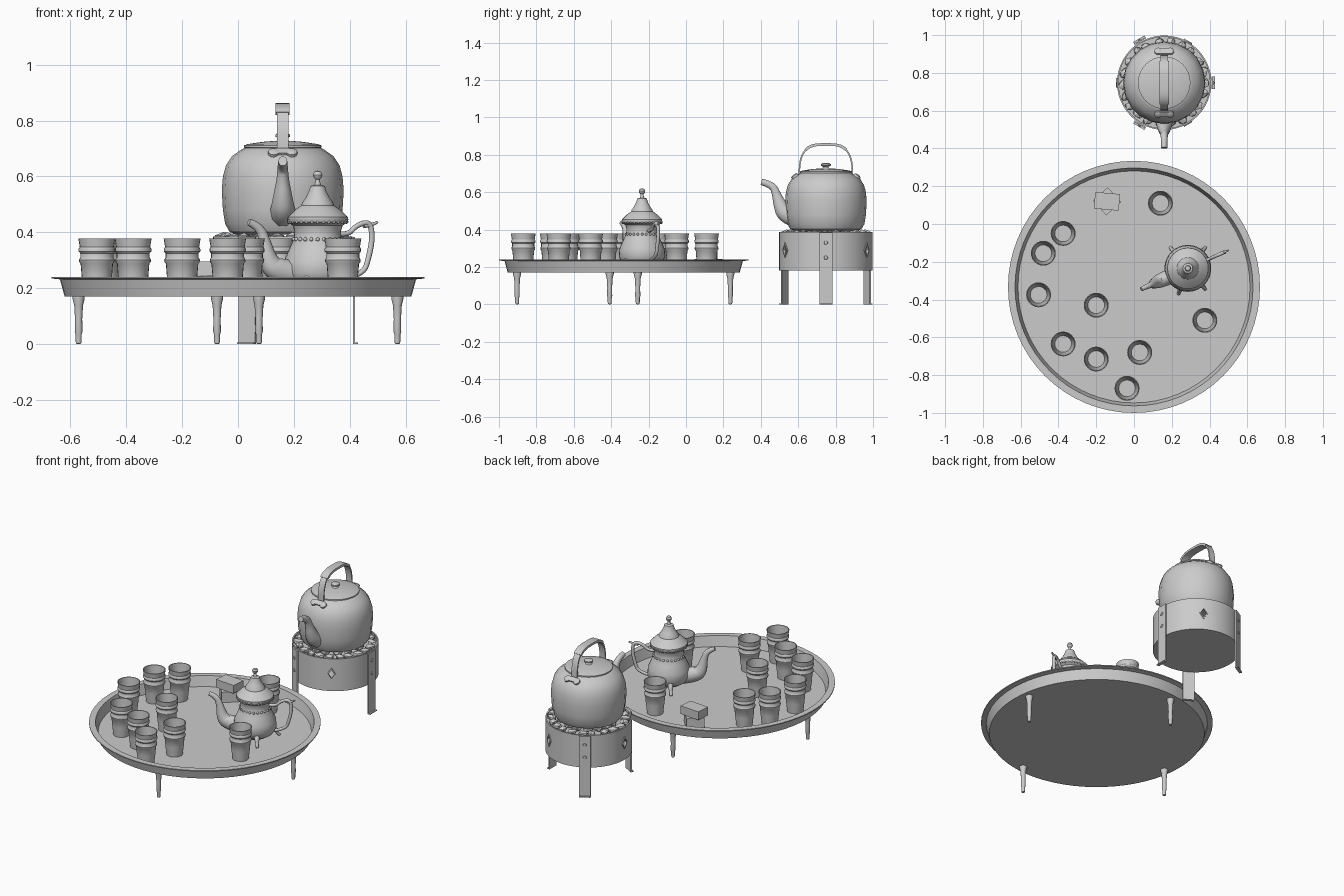
import bpy, bmesh, math, random
from math import sin, cos, pi, radians
from mathutils import Matrix, Vector

random.seed(4)
cube = bpy.data.objects.get("Cube")
if cube:
    bpy.data.objects.remove(cube, do_unlink=True)

grey = bpy.data.materials.new("plain_grey")
grey.use_nodes = True
grey.diffuse_color = (0.6, 0.6, 0.6, 1)
grey.node_tree.nodes["Principled BSDF"].inputs["Base Color"].default_value = (0.6, 0.6, 0.6, 1)

T = Matrix.Translation


def finish(name, mesh, matrix=Matrix(), angle=35):
    """Place a mesh as a smooth-shaded object with sharp edges kept."""
    mesh.transform(matrix)
    ob = bpy.data.objects.new(name, mesh)
    bpy.context.collection.objects.link(ob)
    mesh.materials.clear()
    mesh.materials.append(grey)
    bpy.ops.object.select_all(action="DESELECT")
    ob.select_set(True)
    bpy.context.view_layer.objects.active = ob
    if angle:
        bpy.ops.object.shade_smooth_by_angle(angle=radians(angle))
    return ob


def from_bmesh(name, bm, matrix=Matrix(), angle=35):
    bmesh.ops.remove_doubles(bm, verts=bm.verts, dist=0.0002)
    bmesh.ops.recalc_face_normals(bm, faces=bm.faces)
    mesh = bpy.data.meshes.new(name)
    bm.to_mesh(mesh)
    bm.free()
    return finish(name, mesh, matrix, angle)


def lathe(name, profile, matrix=Matrix(), segs=32, angle=35, closed=False):
    """Spin (radius, height) points about z."""
    bm = bmesh.new()
    vs = [bm.verts.new((r, 0, z)) for r, z in profile]
    es = [bm.edges.new(p) for p in zip(vs, vs[1:])]
    if closed:
        es.append(bm.edges.new((vs[-1], vs[0])))
    bmesh.ops.spin(bm, geom=vs + es, axis=(0, 0, 1), cent=(0, 0, 0), angle=2 * pi, steps=segs)
    return from_bmesh(name, bm, matrix, angle)


def box(name, size, matrix=Matrix(), angle=0):
    bm = bmesh.new()
    bmesh.ops.create_cube(bm, size=1, matrix=Matrix.Diagonal((*size, 1)))
    return from_bmesh(name, bm, matrix, angle)


def tube(name, points, matrix=Matrix(), flat=1.0):
    """Sweep a round section along (out, height, radius) points in the xz plane."""
    cu = bpy.data.curves.new(name, "CURVE")
    cu.dimensions = "3D"
    cu.bevel_depth = 1
    cu.bevel_resolution = 3
    cu.use_fill_caps = True
    sp = cu.splines.new("NURBS")
    sp.points.add(len(points) - 1)
    for p, (d, z, r) in zip(sp.points, points):
        p.co, p.radius = (d, 0, z, 1), r
    sp.order_u, sp.use_endpoint_u, sp.resolution_u = 3, True, 5
    tmp = bpy.data.objects.new(name + "_path", cu)
    bpy.context.collection.objects.link(tmp)
    bpy.context.view_layer.update()
    mesh = bpy.data.meshes.new_from_object(tmp.evaluated_get(bpy.context.evaluated_depsgraph_get()))
    bpy.data.objects.remove(tmp)
    return finish(name, mesh, matrix @ Matrix.Diagonal((1, flat, 1, 1)), 45)


def turn(degrees):
    return Matrix.Rotation(radians(degrees), 4, "Z")


def beads(name, count, ring, z, size, matrix):
    bm = bmesh.new()
    for i in range(count):
        a = 2 * pi * i / count
        bmesh.ops.create_icosphere(bm, subdivisions=1, radius=size,
                                   matrix=T((ring * cos(a), ring * sin(a), z)))
    return from_bmesh(name, bm, matrix, 60)


# Tray with a flat lip, standing on four turned legs
tray = T((0, -0.333, 0))
lathe("tray", [(0, .17), (.62, .17), (.637, .232), (.667, .235), (.667, .241),
               (.63, .241), (.614, .178), (0, .178)], tray, 64)
leg = [(0, 0), (.009, .002), (.011, .012), (.011, .035), (.014, .045), (.013, .09),
       (.016, .14), (.022, .163), (.022, .172), (0, .172)]
for i in range(4):
    lathe("tray_leg", leg, tray @ turn(7.5 + 90 * i) @ T((.575, 0, 0)), 12)

# Ten ribbed tea glasses
glass = [(0, .178), (.047, .178), (.054, .24), (.058, .288), (.063, .294), (.064, .302),
         (.059, .31), (.059, .325), (.065, .332), (.065, .341), (.061, .348), (.066, .378),
         (.061, .378), (.055, .3), (.044, .19), (0, .19)]
for x, y in [(-.375, -.05), (-.48, -.155), (-.505, -.375), (-.2, -.43), (-.375, -.635),
             (-.2, -.715), (.03, -.68), (-.037, -.87), (.375, -.51), (.14, .11)]:
    lathe("tea_glass", glass, T((x, y, 0)), 24)

# Two stacked boxes
box("lower_box", (.105, .105, .066), T((-.143, .12, .211)) @ turn(42))
box("upper_box", (.132, .088, .052), T((-.143, .12, .27)) @ turn(-5))

# Teapot: body, lid, beaded bands, feet, spout and handle
pot = T((.285, -.235, 0))
lathe("teapot_body", [(0, .195), (.07, .197), (.105, .22), (.124, .255), (.12, .3), (.1, .345),
                      (.085, .38), (.083, .405), (.09, .425), (.108, .437), (.11, .447), (0, .447)], pot)
lathe("teapot_lid", [(.108, .445), (.108, .455), (.1, .462), (.08, .482), (.058, .497), (.056, .505),
                     (.042, .525), (.03, .55), (.026, .566), (.012, .57), (.008, .582), (.008, .59),
                     (.015, .597), (.017, .606), (.012, .617), (0, .621)], pot, 28)
beads("teapot_neck_beads", 24, .088, .375, .008, pot)
beads("teapot_rim_beads", 32, .104, .437, .007, pot)
for a in (50, 130, 250, 310):
    tube("teapot_foot", [(.09, .25, .018), (.118, .225, .015), (.128, .2, .01), (.145, .18, .008)], pot @ turn(a))
tube("teapot_spout", [(.08, .25, .05), (.165, .262, .045), (.193, .3, .034), (.205, .36, .022),
                      (.225, .42, .016), (.27, .437, .013)], pot @ turn(204), .85)
tube("teapot_handle", [(.07, .395, .009), (.12, .39, .009), (.15, .425, .009), (.205, .44, .01),
                       (.215, .38, .01), (.2, .31, .01), (.18, .25, .009), (.11, .235, .009)], pot @ turn(24))
tube("teapot_handle_curl", [(.18, .424, .009), (.21, .425, .008), (.235, .437, .004)], pot @ turn(24))

# Brazier: hollow drum with diamond vents, three strip legs with rivets
fire = T((.16, .748, 0))
drum = lathe("brazier_drum", [(0, .182), (.25, .182), (.25, .386), (.242, .386), (.242, .19), (0, .19)], fire, 48)
face_out = Matrix.Rotation(pi / 2, 4, "Y")
for i in range(3):
    spot = fire @ turn(60 + 120 * i) @ T((.249, 0, .29)) @ face_out @ Matrix.Diagonal((1, .62, 1, 1))
    cutter = lathe("vent_cutter", [(0, -.04), (.028, -.04), (.028, .04), (0, .04)], spot, 4, 0)
    cutter.hide_render = True
    cutter.hide_viewport = True
    cut = drum.modifiers.new("vent", "BOOLEAN")
    cut.operation, cut.object = "DIFFERENCE", cutter
    cut.solver = "EXACT"
    lathe("vent_frame", [(.028, -.006), (.04, -.006), (.04, .006), (.028, .006)], spot, 4, 0, True)
    side = fire @ turn(120 * i)
    box("brazier_leg", (.008, .068, .384), side @ T((.255, 0, .192)))
    box("brazier_foot", (.014, .068, .006), side @ T((.262, 0, .003)))
    for z in (.25, .33):
        lathe("leg_rivet", [(.011, 0), (.009, .005), (0, .008)], side @ T((.258, 0, z)) @ face_out, 10)
lathe("coal_bed", [(0, .36), (.243, .36), (.243, .35), (0, .35)], fire, 32)

# Rough coals around the kettle base
coals = bmesh.new()
for count, ring in ((22, .212), (15, .15), (7, .07)):
    for i in range(count):
        a = 2 * pi * (i + random.uniform(-.2, .2)) / count
        lump = bmesh.ops.create_icosphere(coals, subdivisions=1, radius=1)["verts"]
        for v in lump:
            v.co *= random.uniform(.8, 1.1)
        m = (T((ring * cos(a), ring * sin(a), .38)) @ turn(random.uniform(0, 360))
             @ Matrix.Diagonal((.036, .026, .02, 1)))
        bmesh.ops.transform(coals, matrix=m, verts=lump)
from_bmesh("coals", coals, fire, 0)

# Kettle: body, lid, knob and spout
lathe("kettle_body", [(0, .392), (.165, .392), (.19, .402), (.206, .43), (.214, .48), (.218, .55),
                      (.214, .6), (.203, .64), (.182, .672), (.15, .695), (.137, .702), (0, .702)], fire, 20)
lathe("kettle_lid", [(.13, .7), (.139, .704), (.139, .711), (.125, .716), (.07, .724), (.02, .728),
                     (.013, .735), (.026, .742), (.026, .75), (.018, .755), (0, .756)], fire, 32)
tube("kettle_spout", [(.15, .46, .055), (.215, .475, .05), (.245, .53, .038), (.265, .59, .024),
                      (.285, .64, .02), (.345, .655, .018)], fire @ turn(-90), .9)

# Kettle handle: a flat strap arched front to back, a thicker grip, and shoulder brackets


def strap(name, start, end, width, thick):
    """Sweep a rectangle along part of the squarish arch."""
    bm = bmesh.new()
    rings, steps = [], 24
    for i in range(steps + 1):
        t = start + (end - start) * i / steps
        c, s = cos(t), sin(t)
        px = math.copysign(abs(c) ** .6, c)
        pz = abs(s) ** .75
        rings.append([bm.verts.new((x, (.142 + o) * px, .69 + (.165 + o) * pz))
                      for x, o in ((-width, -thick), (width, -thick), (width, thick), (-width, thick))])
    for a, b in zip(rings, rings[1:]):
        for k in range(4):
            bm.faces.new((a[k], a[k - 1], b[k - 1], b[k]))
    bm.faces.new(rings[0])
    bm.faces.new(rings[-1])
    return from_bmesh(name, bm, fire)


strap("kettle_handle", 0, pi, .02, .004)
strap("kettle_grip", radians(50), radians(130), .025, .007)
for a in (90, 270):
    tilt = fire @ turn(a) @ T((.163, 0, .687)) @ Matrix.Rotation(radians(36), 4, "Y")
    box("handle_bracket", (.03, .05, .016), tilt)
    for y in (-.032, .032):
        lathe("bracket_lobe", [(.02, -.008), (.02, .006), (.012, .01), (0, .011)], tilt @ T((.004, y, 0)), 12)
